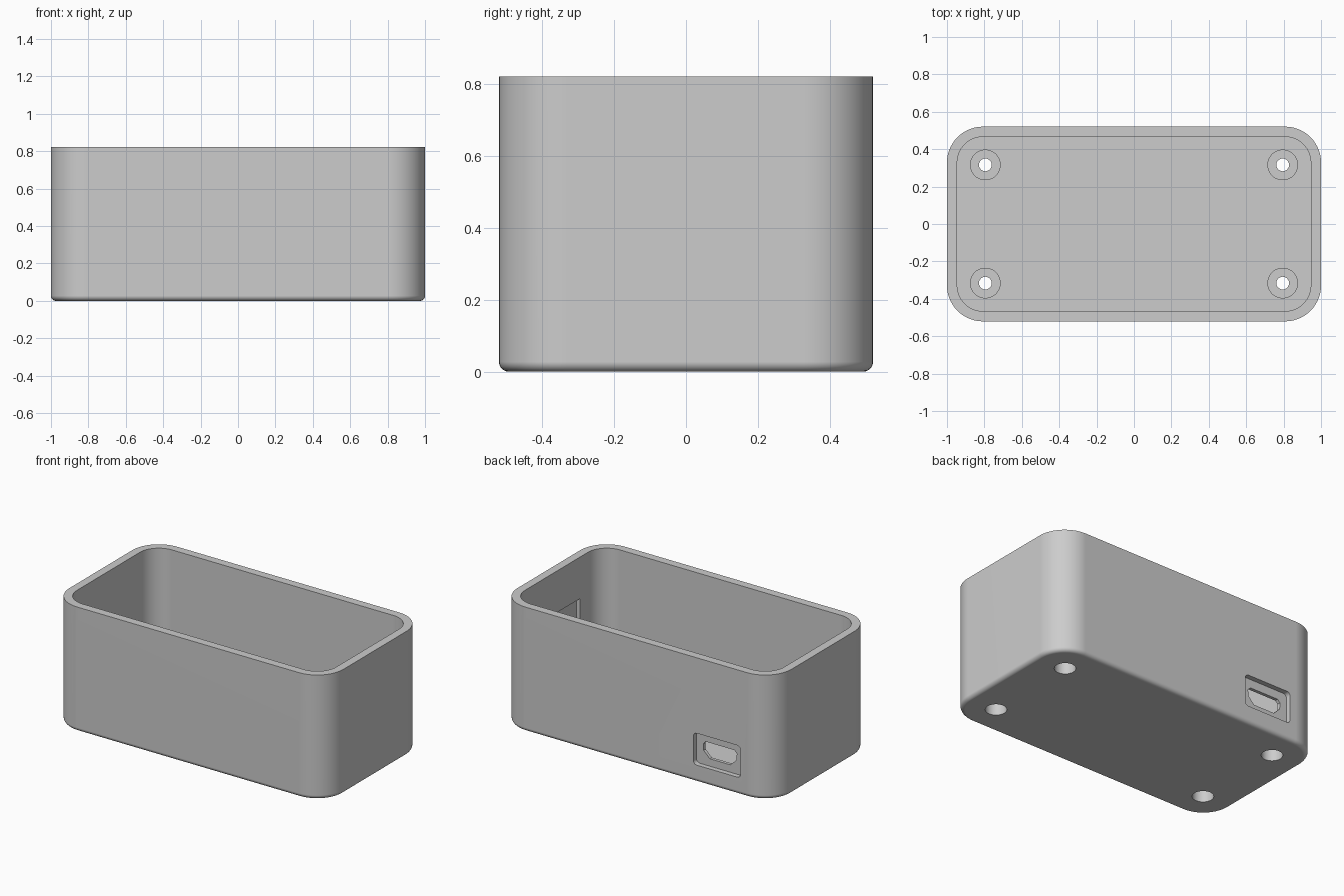
import bpy, bmesh, math
from mathutils import Matrix

cube = bpy.data.objects.get("Cube")
if cube:
    bpy.data.objects.remove(cube, do_unlink=True)

HX, HY, TOP = 1.0, 0.5205, 0.822      # half sizes and height
WALL, FLOOR = 0.0545, 0.105
CORNER, FILLET = 0.192, 0.0275
POST_X, POST_Y, POST_TOP = 0.795, 0.316, 0.14

grey = bpy.data.materials.new("plain grey")
grey.use_nodes = True
grey.diffuse_color = (0.605, 0.605, 0.605, 1)
grey.node_tree.nodes["Principled BSDF"].inputs["Base Color"].default_value = grey.diffuse_color


def rounded(hx, hy, r, steps=14):
    """Outline of a rounded rectangle, counter-clockwise."""
    pts = []
    for q, (sx, sy) in enumerate([(1, 1), (-1, 1), (-1, -1), (1, -1)]):
        for i in range(steps + 1):
            a = math.pi / 2 * (q + i / steps)
            pts.append((sx * (hx - r) + r * math.cos(a), sy * (hy - r) + r * math.sin(a)))
    return pts


def loft(name, layers, matrix=Matrix()):
    """Skin a stack of (outline, height) layers into a closed solid."""
    bm = bmesh.new()
    rings = [[bm.verts.new((x, y, z)) for x, y in pts] for pts, z in layers]
    for a, b in zip(rings, rings[1:]):
        for i in range(len(a)):
            j = (i + 1) % len(a)
            bm.faces.new((a[i], a[j], b[j], b[i]))
    bm.faces.new(rings[0][::-1])
    bm.faces.new(rings[-1])
    bm.transform(matrix)
    bmesh.ops.recalc_face_normals(bm, faces=bm.faces)
    mesh = bpy.data.meshes.new(name)
    bm.to_mesh(mesh)
    bm.free()
    mesh.materials.append(grey)
    ob = bpy.data.objects.new(name, mesh)
    bpy.context.collection.objects.link(ob)
    return ob


def prism(name, pts, z0, z1, matrix=Matrix()):
    return loft(name, [(pts, z0), (pts, z1)], matrix)


def circle(r, n=40):
    return [(r * math.cos(i * math.tau / n), r * math.sin(i * math.tau / n)) for i in range(n)]


def combine(target, tool, operation):
    """Apply a boolean and remove the helper solid."""
    tool.hide_render = True
    mod = target.modifiers.new("bool", 'BOOLEAN')
    mod.operation, mod.solver, mod.object = operation, 'EXACT', tool
    bpy.context.view_layer.objects.active = target
    bpy.ops.object.modifier_apply(modifier=mod.name)
    bpy.data.objects.remove(tool, do_unlink=True)


# Open box: filleted underside, outer wall, rim, inner wall, floor
layers = []
for i in range(7):
    a = math.pi / 2 * i / 6
    inset = FILLET * (1 - math.sin(a))
    layers.append((rounded(HX - inset, HY - inset, CORNER - inset), FILLET * (1 - math.cos(a))))
inner = rounded(HX - WALL, HY - WALL, CORNER - WALL)
layers += [(rounded(HX, HY, CORNER), TOP), (inner, TOP), (inner, FLOOR)]
box = loft("enclosure_box", layers)

# Four screw posts with a through hole and a wide bore from below
for sx in (-1, 1):
    for sy in (-1, 1):
        at = Matrix.Translation((sx * POST_X, sy * POST_Y, 0))
        combine(box, prism("screw_post", circle(0.082), FLOOR - 0.02, POST_TOP, at), 'UNION')
        combine(box, prism("screw_hole", circle(0.034), -0.1, POST_TOP + 0.1, at), 'DIFFERENCE')
        combine(box, prism("head_bore", circle(0.064), -0.1, 0.075, at), 'DIFFERENCE')

# Port in the back wall: shallow rounded recess, then a slot with chamfered lower corners
back = Matrix.Translation((-0.59, HY, 0.219)) @ Matrix.Rotation(math.pi / 2, 4, 'X')
combine(box, prism("port_recess", rounded(0.172, 0.105, 0.025, 5), -0.05, 0.033, back), 'DIFFERENCE')
slot = [(-0.075, -0.056), (0.075, -0.056), (0.12, -0.012), (0.122, 0.03),
        (0.105, 0.049), (-0.105, 0.049), (-0.122, 0.03), (-0.12, -0.012)]
combine(box, prism("port_slot", slot, -0.05, 0.1, back), 'DIFFERENCE')

# Rectangular pocket on the inside of the left wall, rising from the floor
pocket = [(-0.247, FLOOR), (0.247, FLOOR), (0.247, 0.548), (-0.247, 0.548)]
side = Matrix(((0, 0, 1, HX - WALL), (1, 0, 0, 0), (0, 1, 0, 0), (0, 0, 0, 1)))
combine(box, prism("wall_pocket", pocket, -0.03, 0.0265, side), 'DIFFERENCE')

# Smooth rounded surfaces, sharp edges kept
bpy.ops.object.select_all(action='DESELECT')
box.select_set(True)
bpy.context.view_layer.objects.active = box
bpy.ops.object.shade_smooth_by_angle(angle=math.radians(30))
weighted = box.modifiers.new("weighted_normals", 'WEIGHTED_NORMAL')
weighted.keep_sharp = True
